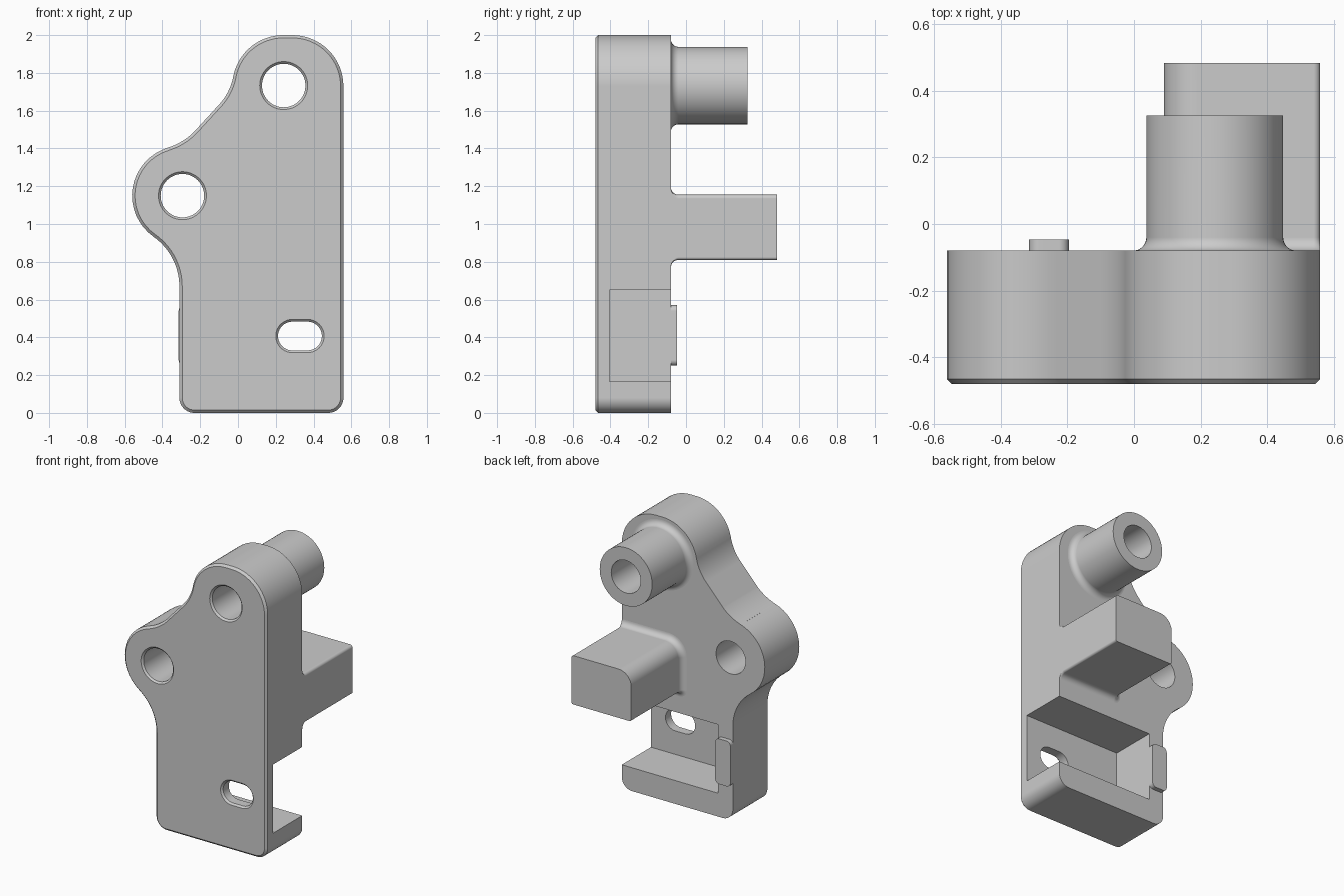
import bpy, bmesh
from math import sin, cos, radians

cube = bpy.data.objects.get("Cube")
if cube:
    bpy.data.objects.remove(cube, do_unlink=True)

grey = bpy.data.materials.new("light_grey")
grey.use_nodes = True
grey.diffuse_color = (0.6, 0.6, 0.6, 1)
grey.node_tree.nodes["Principled BSDF"].inputs["Base Color"].default_value = (0.6, 0.6, 0.6, 1)

FRONT, BACK, SIDE = -0.48, -0.08, 0.558


def outline(arcs, grow=0.0, steps=16, max_x=9):
    """Points along tangent arcs (x, z, radius, from, to); falling angles are concave."""
    points = []
    for x, z, r, a, b in arcs:
        r += grow if b > a else -grow
        for i in range(steps + 1):
            t = radians(a + (b - a) * i / steps)
            points.append((min(x + r * cos(t), max_x), z + r * sin(t)))
    return points


def slot(x, z, r, half=0.0):
    return [(x + half, z, r, -90, 90), (x - half, z, r, 90, 270)]


def rounded_box(x0, x1, z0, z1, radii):
    """Corner radii run bottom right, top right, top left, bottom left."""
    corners = [(x1, z0, -1, 1), (x1, z1, -1, -1), (x0, z1, 1, -1), (x0, z0, 1, 1)]
    return [(x + sx * r, z + sz * r, r, 90 * k - 90, 90 * k)
            for k, ((x, z, sx, sz), r) in enumerate(zip(corners, radii))]


def loft(name, rings, first_cap=True, last_cap=True, loop=False):
    """Skin a list of (y, points) sections."""
    bm = bmesh.new()
    rows = [[bm.verts.new((x, y, z)) for x, z in pts] for y, pts in rings]
    pairs = list(zip(rows, rows[1:]))
    if loop:
        pairs.append((rows[-1], rows[0]))
    for a, b in pairs:
        for i in range(len(a)):
            bm.faces.new((a[i - 1], a[i], b[i], b[i - 1]))
    if first_cap and not loop:
        bm.faces.new(rows[0])
    if last_cap and not loop:
        bm.faces.new(rows[-1])
    bmesh.ops.remove_doubles(bm, verts=bm.verts, dist=1e-5)
    bmesh.ops.recalc_face_normals(bm, faces=bm.faces)
    mesh = bpy.data.meshes.new(name)
    bm.to_mesh(mesh)
    bm.free()
    mesh.materials.append(grey)
    obj = bpy.data.objects.new(name, mesh)
    bpy.context.collection.objects.link(obj)
    return obj


def activate(obj):
    bpy.ops.object.select_all(action='DESELECT')
    obj.select_set(True)
    bpy.context.view_layer.objects.active = obj


def cut(obj, cutter):
    cutter.hide_render = True
    mod = obj.modifiers.new("cut", 'BOOLEAN')
    mod.operation, mod.solver, mod.object = 'DIFFERENCE', 'EXACT', cutter
    activate(obj)
    bpy.ops.object.modifier_apply(modifier=mod.name)
    bpy.data.objects.remove(cutter, do_unlink=True)


def finish(obj):
    activate(obj)
    bpy.ops.object.shade_smooth_by_angle(angle=radians(30))
    obj.modifiers.new("clean_shading", 'WEIGHTED_NORMAL').keep_sharp = True


def base_fillet(radius, steps=8):
    """(y, outward growth) pairs for a fillet rising from the plate's back."""
    angles = [radians(90 * i / steps) for i in range(steps + 1)]
    return [(BACK + radius * (1 - cos(t)), radius * (1 - sin(t))) for t in angles]


# Main plate with a chamfered front edge
plate_arcs = [
    (0.478, 0.08, 0.08, -90, 0),
    (0.288, 1.73, 0.27, 0, 90),
    (0.24, 1.73, 0.27, 90, 169),
    (-0.329, 1.841, 0.31, -11, -45),
    (-0.472, 1.729, 0.34, -45, -73),
    (-0.295, 1.15, 0.265, 107, 235),
    (-0.632, 0.669, 0.322, 55, 0),
    (-0.23, 0.08, 0.08, 180, 270),
]
plate = loft("main_plate", [(FRONT, outline(plate_arcs, -0.015)),
                            (FRONT + 0.015, outline(plate_arcs)),
                            (BACK, outline(plate_arcs))])

# Pocket open to the back and left side
pocket = outline(rounded_box(-0.195, 0.7, 0.165, 0.65, [0] * 4))
cut(plate, loft("pocket_cutter", [(-0.405, pocket), (0.1, pocket)]))

# Two round holes and a slot, countersunk at the front
BORE = 0.115
for arcs in (slot(0.242, 1.733, BORE), slot(-0.294, 1.15, BORE),
             slot(0.328, 0.407, 0.076, 0.04)):
    sections = [(FRONT - 0.01, 0.022), (FRONT + 0.012, 0), (0.0, 0)]
    cut(plate, loft("hole_cutter", [(y, outline(arcs, g, 32)) for y, g in sections]))
finish(plate)

# Hollow boss with a filleted foot
tube = slot(0.242, 1.733, 0.205)
wall = BORE - 0.205
sections = base_fillet(0.04) + [(0.325, 0), (0.325, wall), (BACK, wall)]
finish(loft("hollow_boss", [(y, outline(tube, g, 32)) for y, g in sections], loop=True))

# Projecting block with a filleted foot, flush with the plate's side
block = rounded_box(0.09, SIDE, 0.81, 1.155, [0.015, 0.02, 0.1, 0.015])
sections = base_fillet(0.04) + [(0.483, 0)]
finish(loft("projecting_block", [(y, outline(block, g, max_x=SIDE)) for y, g in sections],
            first_cap=False))

# Small raised tab beside the pocket
tab = outline(rounded_box(-0.314, -0.195, 0.25, 0.57, [0.03] * 4), steps=8)
finish(loft("raised_tab", [(BACK, tab), (-0.047, tab)]))
